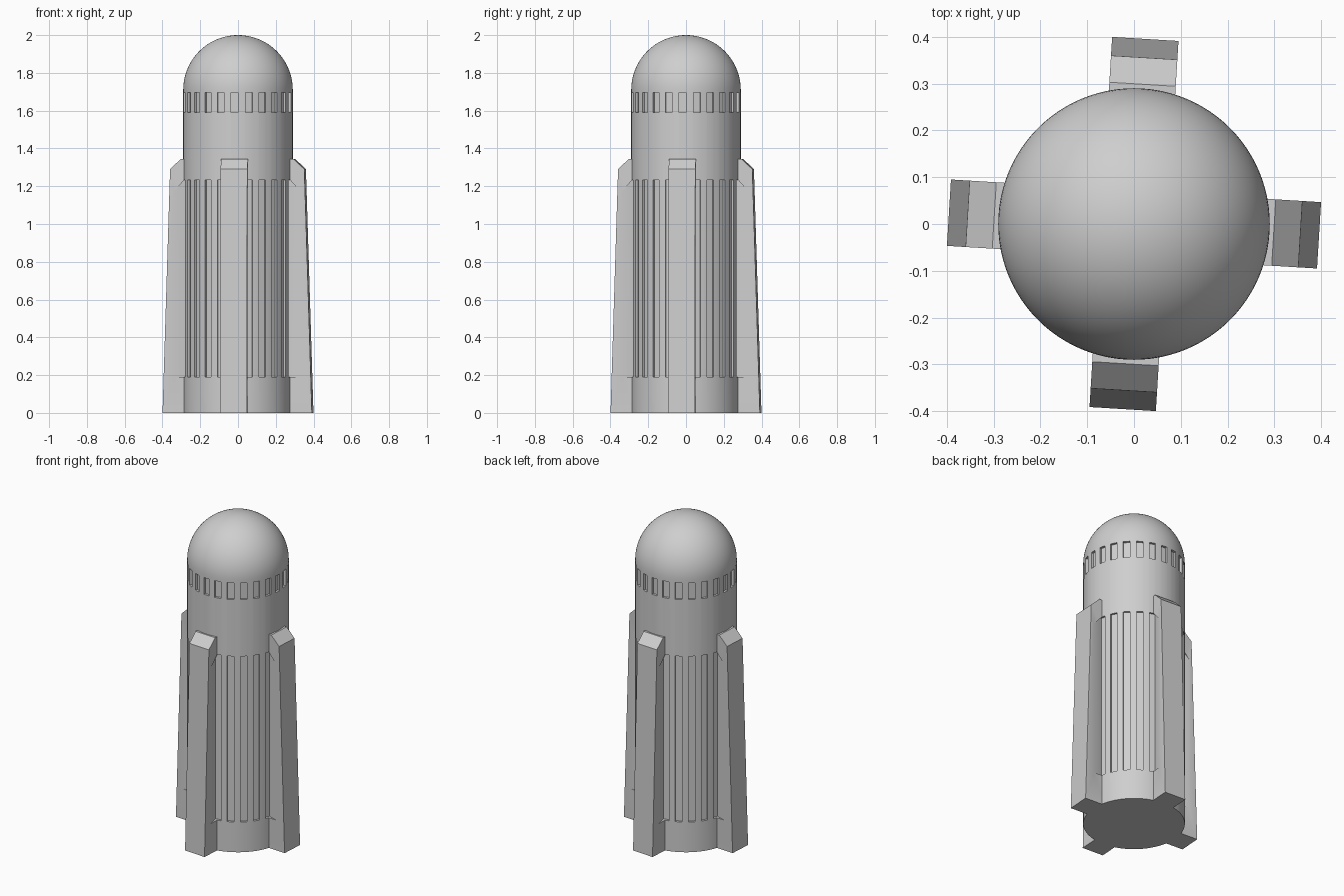
import bpy, bmesh, math
from mathutils import Matrix, Vector

if "Cube" in bpy.data.objects:
    bpy.data.objects.remove(bpy.data.objects["Cube"])

R, DOME_Z = 0.29, 1.71          # body radius, start of dome
TWIST = math.radians(-3.5)      # whole pattern is turned slightly
SLOTS = 24

grey = bpy.data.materials.new("light grey")
grey.diffuse_color = (0.62, 0.62, 0.62, 1)
grey.use_nodes = True
grey.node_tree.nodes["Principled BSDF"].inputs["Base Color"].default_value = grey.diffuse_color


def make_object(name, bm):
    bmesh.ops.recalc_face_normals(bm, faces=bm.faces)
    me = bpy.data.meshes.new(name)
    bm.to_mesh(me)
    bm.free()
    me.materials.append(grey)
    ob = bpy.data.objects.new(name, me)
    bpy.context.collection.objects.link(ob)
    return ob


def radial_plate(bm, profile, width, angle):
    """Extrude an (r, z) profile sideways and turn it around the z axis."""
    rot = Matrix.Rotation(angle, 3, 'Z')
    sides = [[bm.verts.new(rot @ Vector((r, y, z))) for r, z in profile]
             for y in (-width / 2, width / 2)]
    bm.faces.new(sides[0])
    bm.faces.new(sides[1][::-1])
    n = len(profile)
    for i in range(n):
        j = (i + 1) % n
        bm.faces.new((sides[0][i], sides[1][i], sides[1][j], sides[0][j]))


# Body: cylinder with a hemispherical dome, lathed from a profile
def build_body(segments=96, rings=24):
    bm = bmesh.new()
    profile = [(R, 0.0)]
    for i in range(rings):
        a = math.pi / 2 * i / rings
        profile.append((R * math.cos(a), DOME_Z + R * math.sin(a)))
    loops = []
    for r, z in profile:
        loops.append([bm.verts.new((r * math.cos(t), r * math.sin(t), z))
                      for t in (2 * math.pi * k / segments for k in range(segments))])
    for lo, hi in zip(loops, loops[1:]):
        for k in range(segments):
            m = (k + 1) % segments
            bm.faces.new((lo[k], lo[m], hi[m], hi[k]))
    tip = bm.verts.new((0, 0, DOME_Z + R))
    for k in range(segments):
        bm.faces.new((loops[-1][k], loops[-1][(k + 1) % segments], tip))
    bm.faces.new(loops[0][::-1])
    return make_object("body", bm)


body = build_body()

# Four tapered fins with chamfered tops
bm = bmesh.new()
fin = [(0.26, 0), (0.396, 0), (0.356, 1.29), (0.299, 1.345), (0.26, 1.345)]
for i in range(4):
    radial_plate(bm, fin, 0.142, TWIST + i * math.pi / 2)
fins = make_object("fins", bm)

# Cutters: long grooves between the fins and a ring of short slots
bm = bmesh.new()
floor = R - 0.015
groove = [(floor, 0.19), (0.36, 0.19), (0.36, 1.15), (0.29, 1.233), (floor, 1.235)]
slot = [(floor, 1.59), (0.34, 1.59), (0.34, 1.695), (floor, 1.695)]
for i in range(SLOTS):
    angle = TWIST + i * 2 * math.pi / SLOTS
    radial_plate(bm, slot, 0.038, angle)
    if i % 6:
        radial_plate(bm, groove, 0.038, angle)
cutter = make_object("groove_cutter", bm)
cutter.hide_render = True

# Cut the grooves and shade
for ob in (body, fins):
    mod = ob.modifiers.new("grooves", 'BOOLEAN')
    mod.operation = 'DIFFERENCE'
    mod.solver = 'EXACT'
    mod.object = cutter
    bpy.ops.object.select_all(action='DESELECT')
    ob.select_set(True)
    bpy.context.view_layer.objects.active = ob
    bpy.ops.object.modifier_apply(modifier=mod.name)
    bpy.ops.object.shade_smooth_by_angle(angle=math.radians(25))

bpy.data.objects.remove(cutter)
